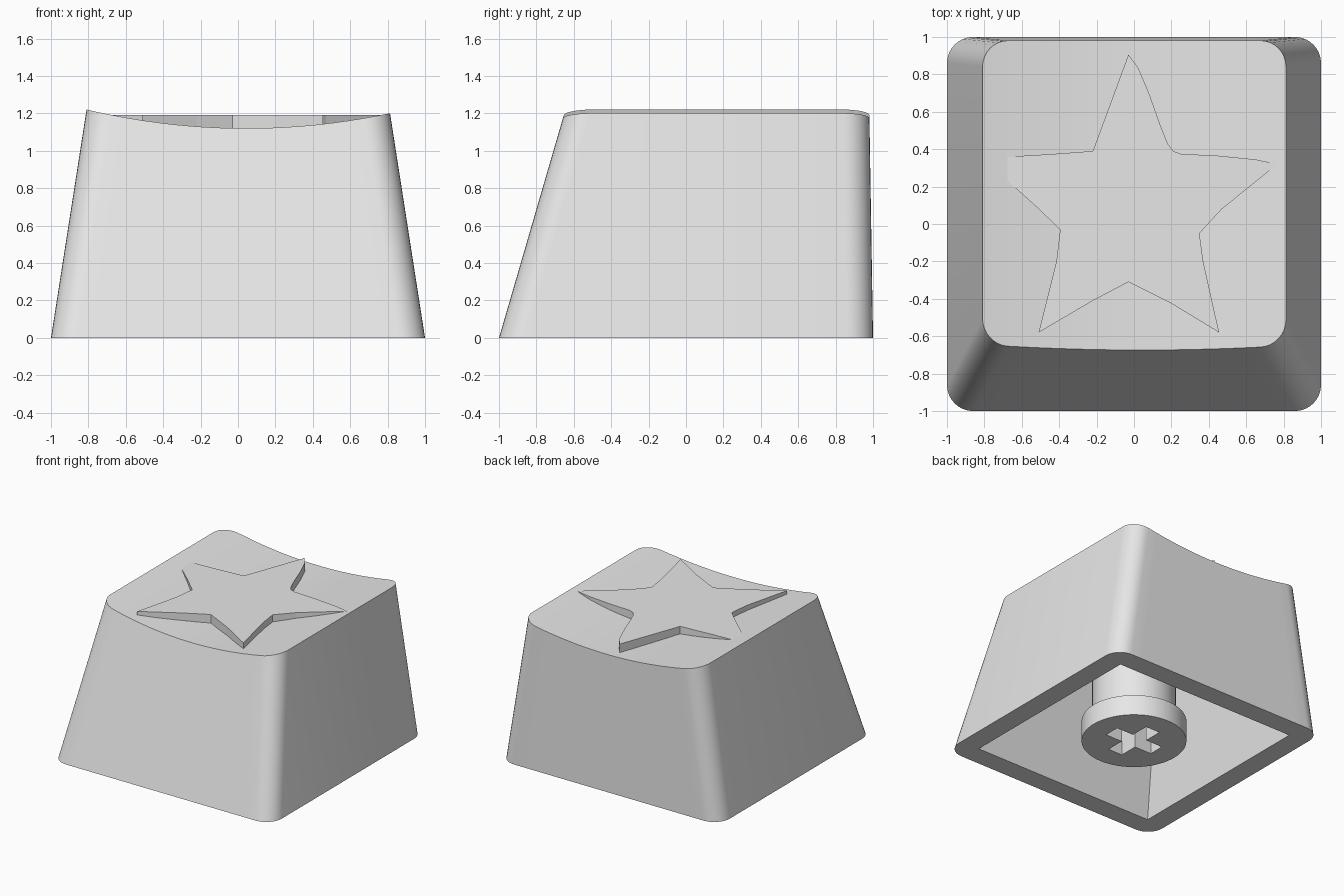
import bpy, bmesh, math

cube = bpy.data.objects.get("Cube")
if cube:
    bpy.data.objects.remove(cube, do_unlink=True)

grey = bpy.data.materials.new("light_grey_plastic")
grey.use_nodes = True
grey.diffuse_color = (0.8, 0.8, 0.8, 1)
grey.node_tree.nodes["Principled BSDF"].inputs["Base Color"].default_value = (0.8, 0.8, 0.8, 1)

TOP = 1.22  # height at which the side taper is measured


def dish(x):
    """Height of the scooped top surface."""
    return 1.121 + 0.137 * x * x - 0.0124 * x


def finish(name, bm):
    bmesh.ops.recalc_face_normals(bm, faces=bm.faces)
    mesh = bpy.data.meshes.new(name)
    bm.to_mesh(mesh)
    bm.free()
    mesh.materials.append(grey)
    ob = bpy.data.objects.new(name, mesh)
    bpy.context.collection.objects.link(ob)
    return ob


def activate(ob):
    bpy.ops.object.select_all(action="DESELECT")
    ob.select_set(True)
    bpy.context.view_layer.objects.active = ob


def cut(ob, cutter):
    cutter.hide_render = True
    mod = ob.modifiers.new("cut", "BOOLEAN")
    mod.operation, mod.solver, mod.object = "DIFFERENCE", "EXACT", cutter
    activate(ob)
    bpy.ops.object.modifier_apply(modifier=mod.name)
    bpy.data.objects.remove(cutter, do_unlink=True)


def smooth(ob):
    activate(ob)
    bpy.ops.object.shade_smooth_by_angle(angle=math.radians(30))


def prism(name, outline, z0, z1):
    bm = bmesh.new()
    base = bm.faces.new([bm.verts.new((x, y, z0)) for x, y in outline])
    ext = bmesh.ops.extrude_face_region(bm, geom=[base], use_keep_orig=True)
    for v in ext["geom"]:
        if isinstance(v, bmesh.types.BMVert):
            v.co.z = z1
    return finish(name, bm)


def lathe(name, profile, sides=64):
    bm = bmesh.new()
    rings = [[bm.verts.new((r * math.cos(math.tau * i / sides),
                            r * math.sin(math.tau * i / sides), z))
              for i in range(sides)] for r, z in profile]
    for a, b in zip(rings, rings[1:]):
        for i in range(sides):
            j = (i + 1) % sides
            bm.faces.new((a[i], a[j], b[j], b[i]))
    bm.faces.new(rings[0])
    bm.faces.new(rings[-1])
    return finish(name, bm)


def half_outline(hx, y_edge, toward, r=0.14, arc=8, span=16):
    """Front or back edge with both rounded corners, from left to right."""
    left = []
    for i in range(arc + 1):
        a = math.pi / 2 * i / arc
        left.append((-hx + r - r * math.cos(a), y_edge + toward * r * (1 - math.sin(a))))
    flat = [((hx - r) * (2 * i / span - 1), y_edge) for i in range(1, span)]
    return left + flat + [(-x, y) for x, y in reversed(left)]


# Shell: tapered rounded block whose upper rim follows the scooped surface
bm = bmesh.new()
edges = []
for y_low, y_high, toward in ((-1, -0.645, 1), (1, 0.98, -1)):
    low, high = [], []
    for a, b in zip(half_outline(1, y_low, toward), half_outline(0.81, y_high, toward)):
        t = 1.0
        for _ in range(8):
            x = a[0] + (b[0] - a[0]) * t
            t = dish(x) / TOP
        low.append(bm.verts.new((*a, 0)))
        high.append(bm.verts.new((x, a[1] + (b[1] - a[1]) * t, dish(x))))
    edges.append((low, high))
(fl, fh), (bl, bh) = edges
for i in range(len(fl) - 1):
    j = i + 1
    bm.faces.new((fl[i], fl[j], fh[j], fh[i]))
    bm.faces.new((bl[i], bl[j], bh[j], bh[i]))
    bm.faces.new((fh[i], fh[j], bh[j], bh[i]))
for i in (0, -1):
    bm.faces.new((fl[i], bl[i], bh[i], fh[i]))
bm.faces.new(fl + bl[::-1])
shell = finish("cap_shell", bm)

# Hollow underside with sharp corners, parallel to the outer walls
bm = bmesh.new()
rings = []
for z in (-0.1, 0.95):
    t = z / TOP
    hx, y0, y1 = 0.83 - 0.19 * t, -0.83 + 0.355 * t, 0.83 - 0.02 * t
    rings.append([bm.verts.new((x, y, z))
                  for x, y in ((-hx, y0), (hx, y0), (hx, y1), (-hx, y1))])
for i in range(4):
    j = (i + 1) % 4
    bm.faces.new((rings[0][i], rings[0][j], rings[1][j], rings[1][i]))
for ring in rings:
    bm.faces.new(ring)
cut(shell, finish("hollow_cutter", bm))
smooth(shell)

# Raised star with a flat top, its side tips sinking into the scoop
star = [(-0.03, 0.905), (0.02, 0.84), (0.08, 0.7), (0.14, 0.53), (0.18, 0.43),
        (0.21, 0.39), (0.25, 0.375), (0.45, 0.365), (0.65, 0.345), (0.77, 0.32),
        (0.73, 0.29), (0.47, 0.08), (0.35, -0.05), (0.37, -0.2), (0.455, -0.58),
        (0.2, -0.425), (-0.03, -0.31), (-0.22, -0.41), (-0.51, -0.58), (-0.415, -0.2),
        (-0.395, -0.03), (-0.52, 0.09), (-0.67, 0.225), (-0.77, 0.3), (-0.67, 0.36),
        (-0.45, 0.373), (-0.22, 0.39)]
prism("raised_star", star[::-1], 1.05, 1.192)

# Stem: post, thin neck and end flange with a cross-shaped socket
stem = lathe("stem", [(0.395, 0.01), (0.395, 0.18), (0.27, 0.18),
                      (0.27, 0.22), (0.315, 0.22), (0.315, 0.97)])
L, W = 0.22, 0.065
quarter = [(L, -W), (L, W), (W, W)]
cross = []
for k in range(4):
    c, s = round(math.cos(k * math.pi / 2)), round(math.sin(k * math.pi / 2))
    cross += [(x * c - y * s, x * s + y * c) for x, y in quarter]
cut(stem, prism("cross_cutter", cross, -0.1, 0.42))
smooth(stem)
